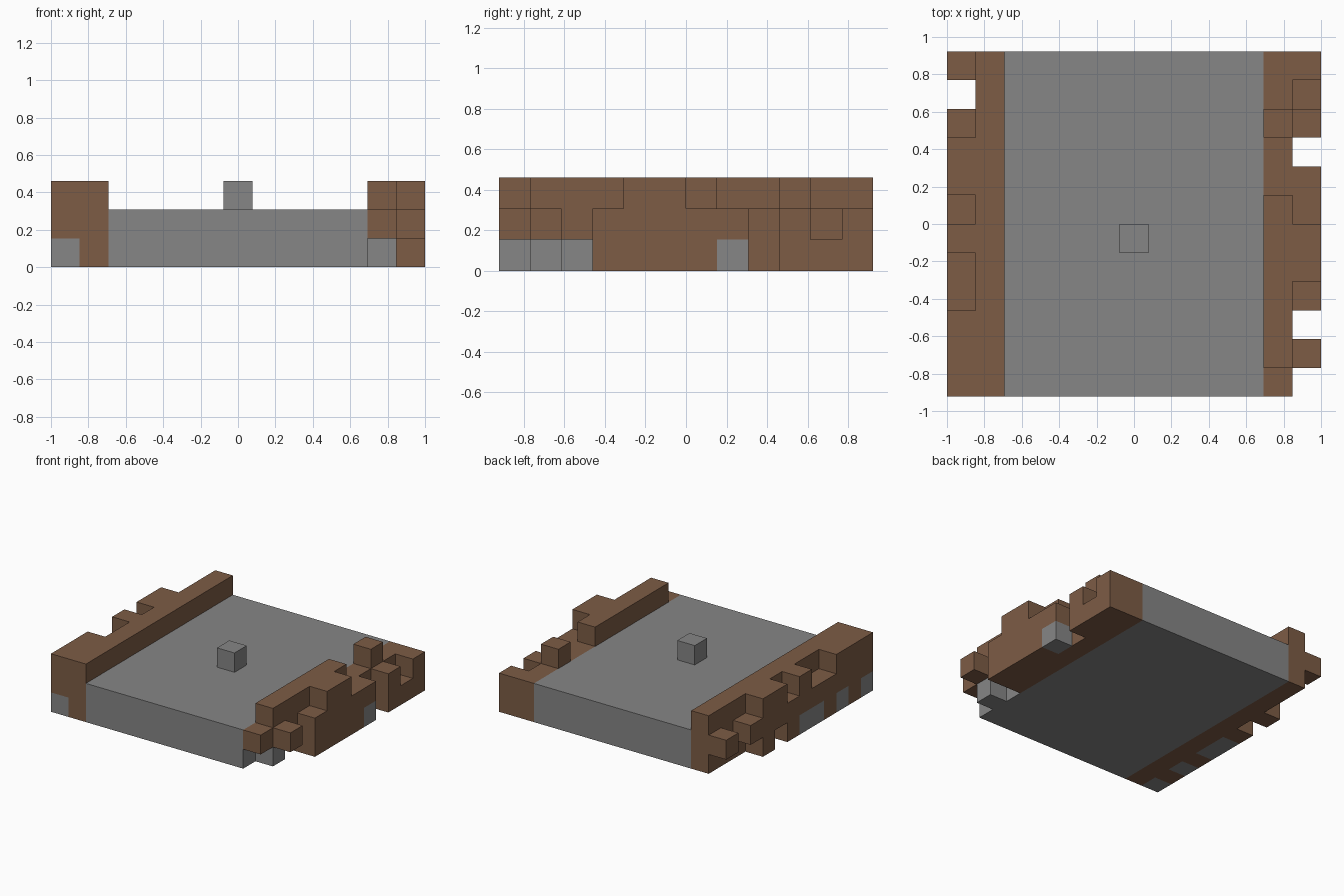
import bpy, bmesh, math
from mathutils import Vector

cube = bpy.data.objects.get("Cube")
if cube:
    bpy.data.objects.remove(cube, do_unlink=True)

CELL = 2 / 13
WIDE, DEEP = 13, 12


def material(name, rgb):
    m = bpy.data.materials.new(name)
    m.use_nodes = True
    m.diffuse_color = (*rgb, 1)
    m.node_tree.nodes["Principled BSDF"].inputs["Base Color"].default_value = (*rgb, 1)
    return m


STONE = material("stone grey", (0.24, 0.24, 0.24))
EARTH = material("earth brown", (0.205, 0.107, 0.06))
MATS = [STONE, EARTH]
GREY, BROWN = 0, 1


def block(xs, ys, zs, colour):
    """Cells of a box, each range given as (first, last)."""
    span = lambda r: range(r[0], r[1] + 1)
    return {(x, y, z): colour for x in span(xs) for y in span(ys) for z in span(zs)}


def column(x, spans):
    """Brown cells along one row; each span is (first y, last y, low z, high z)."""
    cells = {}
    for y0, y1, z0, z1 in spans:
        cells.update(block((x, x), (y0, y1), (z0, z1), BROWN))
    return cells


# Road slab and the small marker block on it
slab = block((2, 10), (0, 11), (0, 1), GREY)
marker = block((6, 6), (5, 5), (2, 2), GREY)

# Bank on the -x side: solid inner row, broken outer row with stones
right_bank = column(1, [(0, 11, 0, 2)])
right_bank.update(column(0, [(0, 2, 0, 2), (3, 4, 0, 1), (5, 5, 0, 2), (6, 6, 0, 1),
                             (7, 7, 1, 2), (8, 8, 0, 2), (9, 9, 1, 1), (11, 11, 1, 1)]))
for y in (0, 2, 4, 5):
    right_bank[0, y, 0] = GREY

# Bank on the +x side: broken in both rows
left_bank = column(11, [(0, 0, 1, 1), (1, 2, 1, 2), (3, 6, 0, 2), (7, 8, 0, 1),
                        (9, 9, 0, 2), (10, 11, 0, 1)])
left_bank.update(column(12, [(1, 1, 1, 1), (3, 3, 0, 1), (4, 5, 0, 2), (6, 7, 0, 1),
                             (9, 9, 0, 1), (10, 10, 0, 0), (11, 11, 0, 1)]))
left_bank[11, 1, 0] = GREY
left_bank[12, 7, 0] = GREY

PARTS = {"road_slab": slab, "marker_block": marker,
         "right_bank": right_bank, "left_bank": left_bank}
filled = set().union(*PARTS.values())


def build(name, cells):
    """Make the outer skin of the cells, leaving out faces between neighbours."""
    bm = bmesh.new()
    offset = Vector((WIDE / 2, DEEP / 2, 0))
    for cell, colour in cells.items():
        centre = Vector(cell) + Vector((0.5, 0.5, 0.5)) - offset
        for axis in range(3):
            for sign in (-1, 1):
                n = Vector((0, 0, 0))
                n[axis] = sign
                if tuple(int(c + d) for c, d in zip(cell, n)) in filled:
                    continue
                u = Vector((0, 0, 0))
                u[(axis + 1) % 3] = 1
                v = n.cross(u)
                ring = [(-1, -1), (1, -1), (1, 1), (-1, 1)]
                face = bm.faces.new([bm.verts.new((centre + (n + a * u + b * v) / 2) * CELL)
                                     for a, b in ring])
                face.material_index = colour
    # Join the cell faces into large flat faces, keeping colour borders
    bmesh.ops.remove_doubles(bm, verts=bm.verts, dist=0.001)
    bmesh.ops.dissolve_limit(bm, angle_limit=math.radians(1), verts=bm.verts,
                             edges=bm.edges, delimit={'MATERIAL'})
    mesh = bpy.data.meshes.new(name)
    bm.to_mesh(mesh)
    bm.free()
    for m in MATS:
        mesh.materials.append(m)
    bpy.context.collection.objects.link(bpy.data.objects.new(name, mesh))


for part, part_cells in PARTS.items():
    build(part, part_cells)
